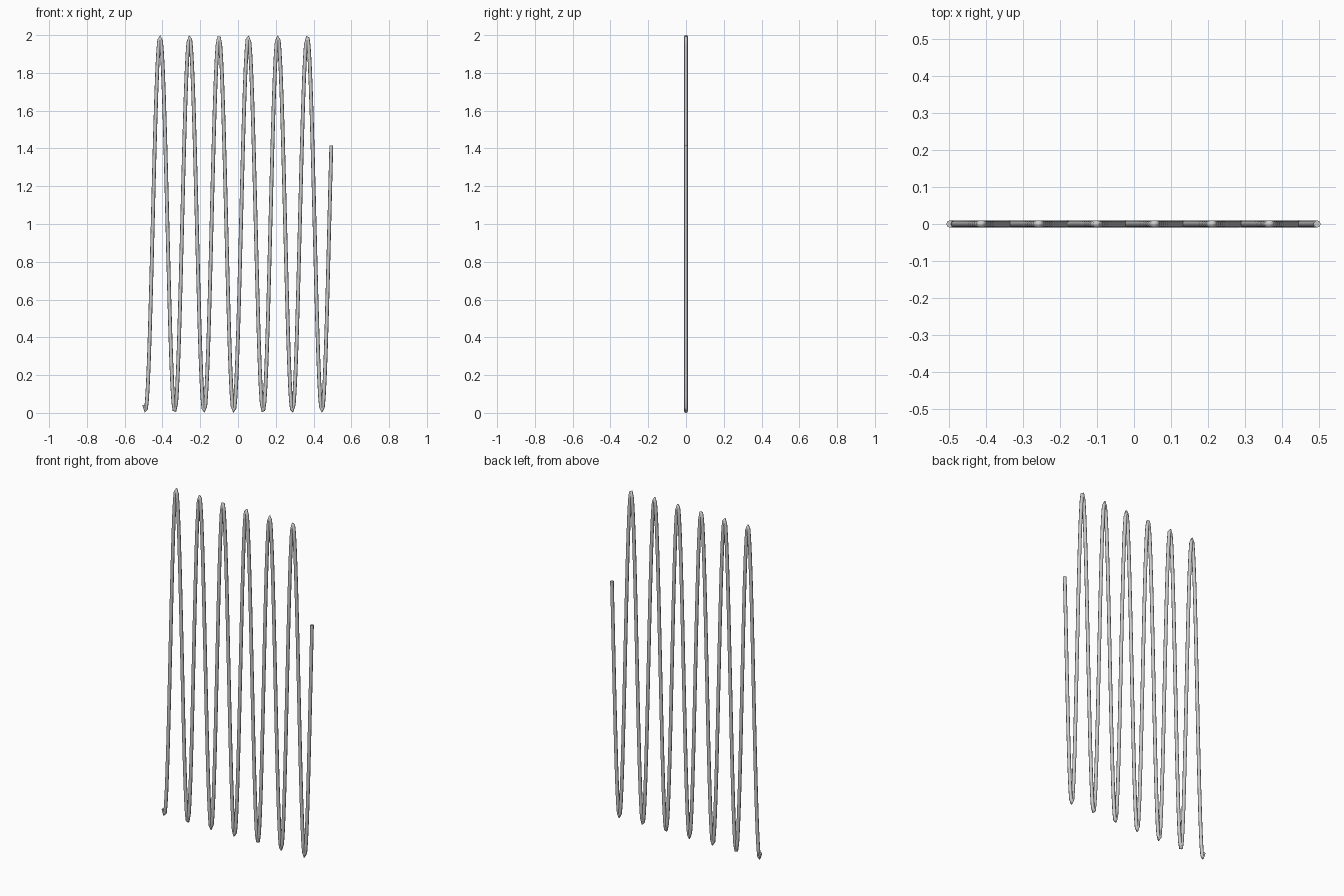
import bpy, math

if "Cube" in bpy.data.objects:
    bpy.data.objects.remove(bpy.data.objects["Cube"])

# Wave dimensions
R = 0.01              # wire radius
AMP = 1.0 - R         # wave height from the middle
PERIOD = 0.1558
FIRST_DIP = -0.4905
X0, X1 = -0.4968, 0.494
N = 199

# Wire centre line
curve = bpy.data.curves.new("wave_wire", 'CURVE')
curve.dimensions = '3D'
curve.bevel_depth = R
curve.bevel_resolution = 2
curve.use_fill_caps = True
path = curve.splines.new('POLY')
path.points.add(N)
for i, p in enumerate(path.points):
    x = X0 + (X1 - X0) * i / N
    z = 1.0 - AMP * math.cos(2 * math.pi * (x - FIRST_DIP) / PERIOD)
    p.co = (x, 0, z, 1)

# Round wire along the wave, turned into a smooth mesh
wire = bpy.data.objects.new("wave_wire", curve)
bpy.context.collection.objects.link(wire)
bpy.context.view_layer.objects.active = wire
wire.select_set(True)
bpy.ops.object.convert(target='MESH')
bpy.ops.object.shade_smooth()
